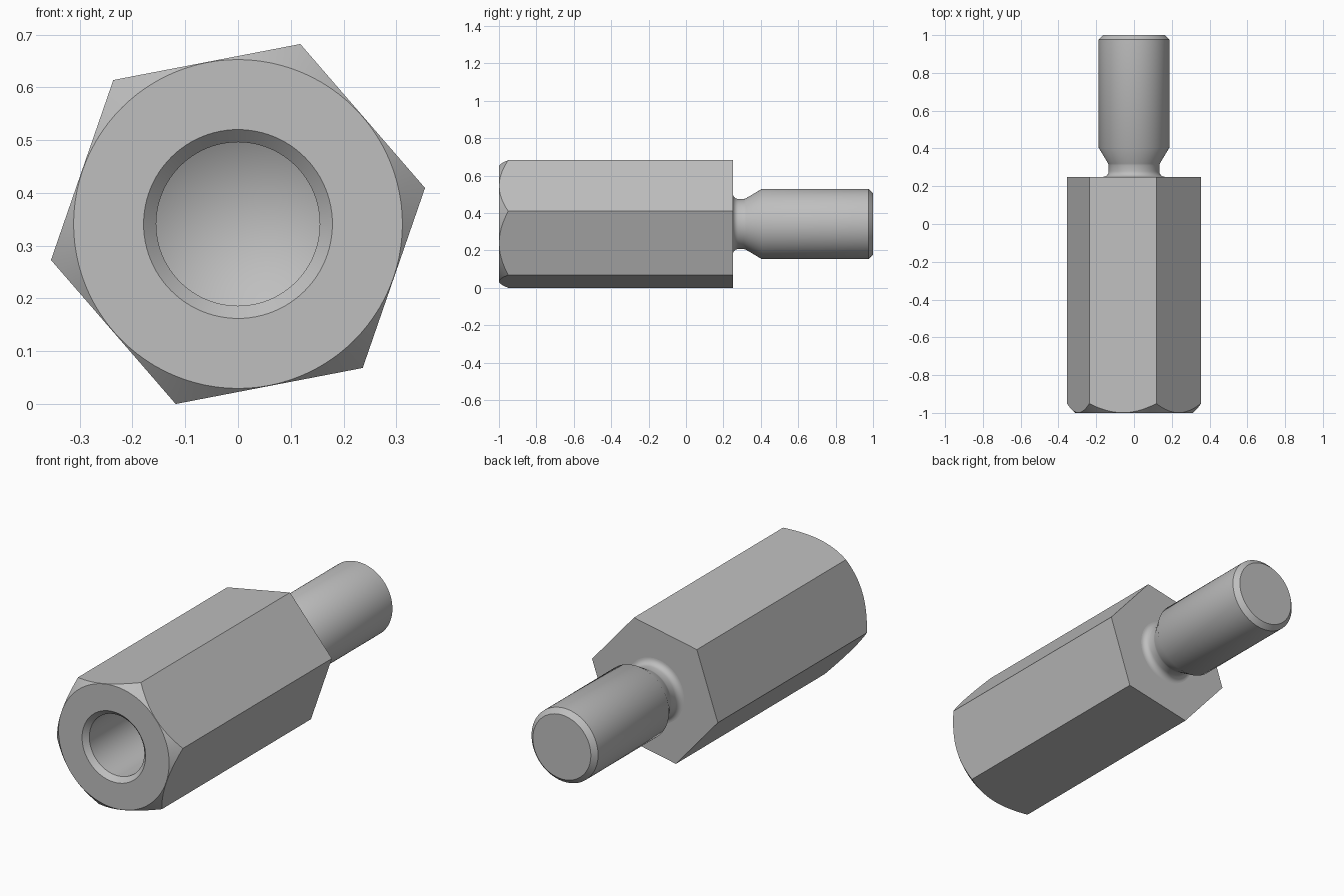
import bpy
import bmesh
import math

cube = bpy.data.objects.get("Cube")
if cube:
    bpy.data.objects.remove(cube, do_unlink=True)

AXIS_Z = 0.341                    # height of the long axis
SEGMENTS = 96                     # divisible by six so corners are exact
CORNER = 0.361                    # hexagon corner radius
APOTHEM = CORNER * math.cos(math.pi / 6)
TWIST = math.radians(10.9)        # roll of the hexagon
FACE_R = APOTHEM - 0.001          # chamfer circle on the front face
FRONT, SHOULDER, END = -1.0, 0.25, 1.0
HOLE_R, STUD_R, NECK_R = 0.155, 0.1875, 0.134
FILLET = 0.03

steel = bpy.data.materials.new("steel_grey")
steel.use_nodes = True
colour = (0.52, 0.52, 0.52, 1)
steel.diffuse_color = colour
steel.node_tree.nodes["Principled BSDF"].inputs["Base Color"].default_value = colour


def hex_radius(angle):
    """Distance from the axis to the hexagon outline."""
    return APOTHEM / math.cos(angle % (math.pi / 3) - math.pi / 6)


def circle(radius, y):
    return lambda angle: (radius, y)


def loft(name, sections, cap_start=None, cap_end=False):
    """Join rings around the y axis; each section maps angle to (radius, y)."""
    bm = bmesh.new()
    rings = []
    for section in sections:
        ring = []
        for i in range(SEGMENTS):
            angle = math.tau * i / SEGMENTS
            r, y = section(angle)
            a = angle + TWIST
            ring.append(bm.verts.new((r * math.cos(a), y, AXIS_Z + r * math.sin(a))))
        rings.append(ring)
    for a, b in zip(rings, rings[1:]):
        for i in range(SEGMENTS):
            j = (i + 1) % SEGMENTS
            bm.faces.new((a[i], b[i], b[j], a[j]))
    if cap_start is not None:     # pointed start, as a drill leaves it
        tip = bm.verts.new((0, cap_start, AXIS_Z))
        for i in range(SEGMENTS):
            bm.faces.new((tip, rings[0][i], rings[0][(i + 1) % SEGMENTS]))
    if cap_end:
        bm.faces.new(rings[-1][::-1])
    bm.normal_update()
    mesh = bpy.data.meshes.new(name)
    bm.to_mesh(mesh)
    bm.free()
    mesh.materials.append(steel)
    obj = bpy.data.objects.new(name, mesh)
    bpy.context.collection.objects.link(obj)
    bpy.ops.object.select_all(action="DESELECT")
    obj.select_set(True)
    bpy.context.view_layer.objects.active = obj
    # Make all faces point outwards
    bpy.ops.object.mode_set(mode="EDIT")
    bpy.ops.mesh.select_all(action="SELECT")
    bpy.ops.mesh.flip_normals()
    bpy.ops.object.mode_set(mode="OBJECT")
    bpy.ops.object.shade_smooth_by_angle(angle=math.radians(35))
    return obj


def front_chamfer(angle):
    r = hex_radius(angle)
    return r, FRONT + r - FACE_R


def back_edge(angle):
    return hex_radius(angle), SHOULDER


# Hexagonal body with a blind hole, countersink and chamfered front corners
hole_end = -0.25
loft("hex_body", [
    circle(HOLE_R, hole_end),
    circle(HOLE_R, FRONT + 0.024),
    circle(HOLE_R + 0.024, FRONT),
    circle(FACE_R, FRONT),
    front_chamfer,
    back_edge,
    circle(NECK_R + FILLET, SHOULDER),
], cap_start=hole_end + HOLE_R * math.tan(math.pi / 6))

# Stud with a filleted undercut neck and chamfered tip
steps = 8
fillet = [circle(NECK_R + FILLET * (1 - math.sin(t)), SHOULDER + FILLET * (1 - math.cos(t)))
          for t in (math.pi / 2 * k / steps for k in range(steps + 1))]
loft("stud", fillet + [
    circle(NECK_R, 0.31),
    circle(NECK_R + 0.003, 0.32),
    circle(STUD_R, 0.405),
    circle(STUD_R, END - 0.024),
    circle(STUD_R - 0.024, END),
], cap_end=True)
